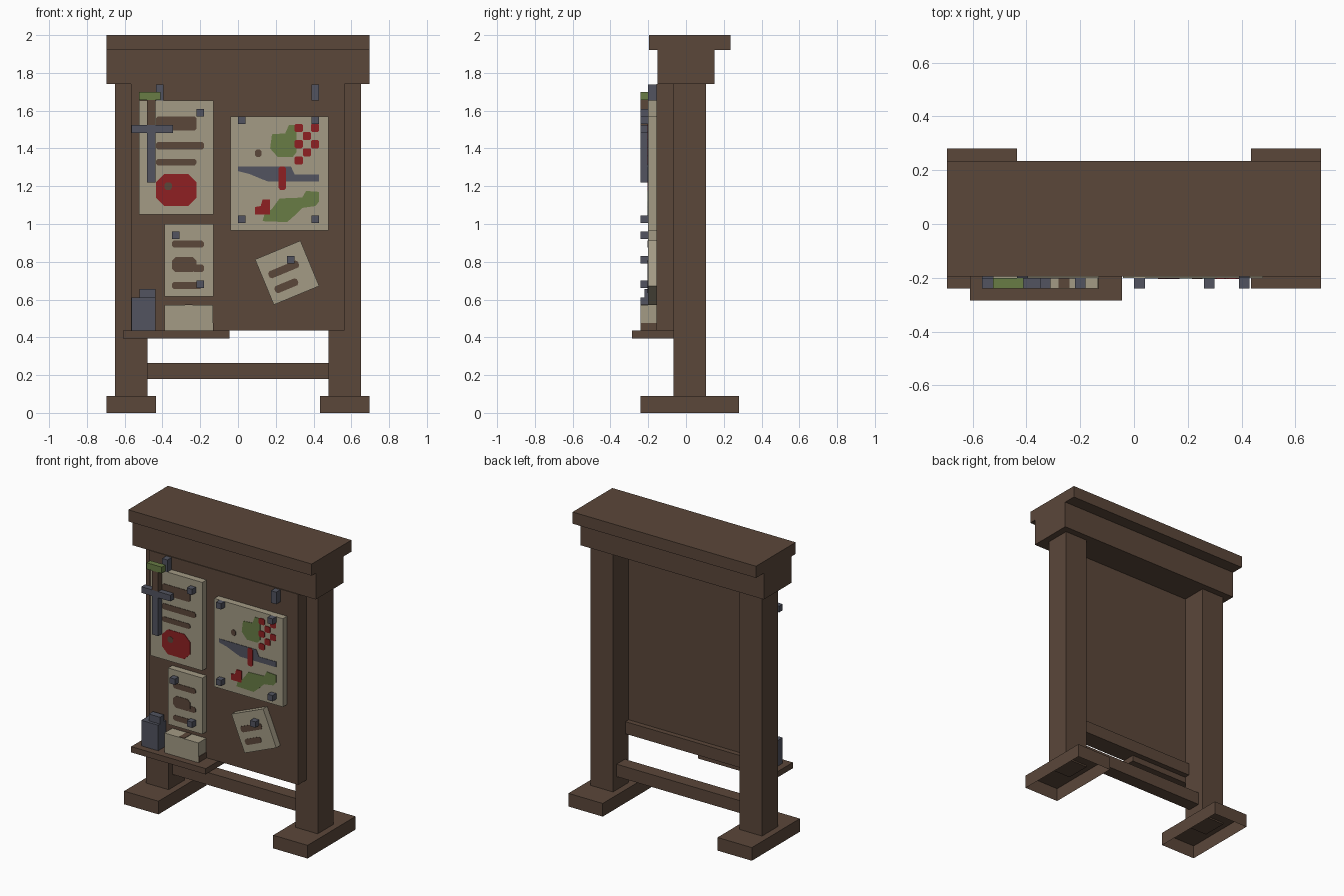
import bpy, bmesh
from math import radians
from mathutils import Matrix, Vector

default = bpy.data.objects.get("Cube")
if default:
    bpy.data.objects.remove(default, do_unlink=True)


def material(name, rgb):
    def linear(c):
        c /= 255
        return c / 12.92 if c < 0.04045 else ((c + 0.055) / 1.055) ** 2.4
    colour = [linear(c) for c in rgb] + [1.0]
    m = bpy.data.materials.new(name)
    m.use_nodes = True
    m.diffuse_color = colour
    m.node_tree.nodes["Principled BSDF"].inputs["Base Color"].default_value = colour
    return m


wood = material("dark wood", (91, 71, 58))
paper = material("parchment", (163, 155, 133))
metal = material("slate metal", (82, 84, 96))
red = material("red paint", (142, 32, 34))
green = material("green paint", (104, 124, 69))


def finish(name, bm, mat):
    bmesh.ops.recalc_face_normals(bm, faces=bm.faces)
    mesh = bpy.data.meshes.new(name)
    bm.to_mesh(mesh)
    bm.free()
    mesh.materials.append(mat)
    ob = bpy.data.objects.new(name, mesh)
    bpy.context.collection.objects.link(ob)
    return ob


def box(name, mat, x, y, z, open_bottom=False):
    """Box from (low, high) ranges along each axis."""
    bm = bmesh.new()
    bmesh.ops.create_cube(bm, size=1)
    for v in bm.verts:
        v.co = [lo + (c + 0.5) * (hi - lo) for c, (lo, hi) in zip(v.co, (x, y, z))]
    ob = finish(name, bm, mat)
    if open_bottom:
        bm = bmesh.new()
        bm.from_mesh(ob.data)
        bmesh.ops.delete(bm, geom=[f for f in bm.faces if f.normal.z < -0.5],
                         context='FACES_ONLY')
        bm.to_mesh(ob.data)
        bm.free()
    return ob


def plate(name, mat, outline, front=-0.203, back=-0.199):
    """Thin painted shape with an x-z outline."""
    bm = bmesh.new()
    face = bm.faces.new([bm.verts.new((x, back, z)) for x, z in outline])
    side = bmesh.ops.extrude_face_region(bm, geom=[face])["geom"]
    bmesh.ops.translate(bm, vec=(0, front - back, 0),
                        verts=[v for v in side if isinstance(v, bmesh.types.BMVert)])
    return finish(name, bm, mat)


def stroke(name, mat, x0, x1, z0, z1, cut=0.01, **depth):
    """Painted bar with clipped corners."""
    return plate(name, mat, [(x0 + cut, z0), (x1 - cut, z0), (x1, z0 + cut), (x1, z1 - cut),
                             (x1 - cut, z1), (x0 + cut, z1), (x0, z1 - cut), (x0, z0 + cut)],
                 **depth)


# Frame: roof, header, posts, feet, panel and rails
box("roof_cap", wood, (-.695, .695), (-.195, .235), (1.92, 2))
box("header_beam", wood, (-.695, .695), (-.15, .15), (1.74, 1.92))
for side, s in (("left", 1), ("right", -1)):
    box(side + "_post", wood, sorted((s * .48, s * .65)), (-.065, .105), (.08, 1.74))
    box(side + "_foot", wood, sorted((s * .435, s * .695)), (-.24, .28), (0, .09), True)
box("notice_panel", wood, (-.567, .565), (-.155, -.065), (.437, 1.742))
box("back_rail", wood, (-.48, .48), (-.066, -.03), (.437, .52))
box("cross_bar", wood, (-.48, .48), (-.025, .065), (.18, .265))
box("shelf", wood, (-.61, -.045), (-.285, -.065), (.395, .435))

# Pinned sheets
SHEET = (-.2, -.154)
box("tall_sheet", paper, (-.525, -.13), SHEET, (1.05, 1.655))
box("map_sheet", paper, (-.04, .48), SHEET, (.965, 1.57))
box("small_sheet", paper, (-.39, -.13), SHEET, (.615, 1))
tilted = [box("tilted_sheet", paper, (.13, .39), SHEET, (.612, .872)),
          stroke("tilted_line_top", wood, .165, .335, .745, .785),
          stroke("tilted_line_bottom", wood, .165, .295, .66, .7)]
centre = Vector((.26, 0, .742))
turn = (Matrix.Translation(centre) @ Matrix.Rotation(radians(-22.5), 4, 'Y')
        @ Matrix.Translation(-centre))
for ob in tilted:
    ob.data.transform(turn)

# Writing and seal on the tall sheet
stroke("tall_heading", wood, -.435, -.22, 1.495, 1.57)
stroke("tall_line_upper", wood, -.435, -.18, 1.395, 1.435)
stroke("tall_line_lower", wood, -.435, -.22, 1.31, 1.345)
stroke("red_seal", red, -.435, -.22, 1.095, 1.265, .045)
stroke("seal_dot", wood, -.39, -.35, 1.18, 1.22, front=-.205)

# Writing on the small sheet
stroke("small_line_top", wood, -.35, -.18, .875, .912)
stroke("small_block", wood, -.35, -.22, .745, .825, .02)
stroke("small_block_tail", wood, -.24, -.18, .745, .785, front=-.2025)
stroke("small_line_bottom", wood, -.35, -.19, .655, .692)

# Painted map
plate("map_forest", green, [(.17, 1.4), (.21, 1.355), (.29, 1.355), (.31, 1.38), (.31, 1.525),
                            (.27, 1.525), (.25, 1.48), (.18, 1.475)])
plate("map_river", metal, [(0, 1.28), (.06, 1.265), (.12, 1.24), (.16, 1.225), (.43, 1.225),
                           (.43, 1.262), (.3, 1.262), (.28, 1.305), (0, 1.305)])
stroke("map_bridge", red, .215, .255, 1.18, 1.305, front=-.205)
stroke("map_dot", wood, .09, .125, 1.355, 1.395)
plate("map_meadow", green, [(.13, 1.015), (.26, 1.01), (.3, 1.045), (.34, 1.085), (.41, 1.095),
                            (.43, 1.12), (.43, 1.17), (.36, 1.175), (.34, 1.14), (.22, 1.135),
                            (.18, 1.08), (.14, 1.05)])
plate("map_camp", red, [(.09, 1.05), (.17, 1.05), (.17, 1.13), (.13, 1.13), (.12, 1.095),
                        (.09, 1.09)], front=-.205)
CELL = .043
for row in range(5):
    for col in range(3):
        if (row + col) % 2 == 0 and (row < 4 or col == 0):
            x, z = .3 + col * CELL, 1.53 - row * CELL
            stroke("map_check", red, x, x + CELL, z - CELL, z, .006, front=-.204)

# Pins and hooks
for x, z in ((-.2, 1.59), (.02, 1.55), (.41, 1.55), (.02, 1.025), (.41, 1.025),
             (-.33, .94), (-.2, .68), (.28, .81)):
    box("pin", metal, (x - .02, x + .02), (-.24, -.2), (z - .02, z + .02))
for x in (-.415, .41):
    box("hook", metal, (x - .02, x + .02), (-.2, -.154), (1.655, 1.738))

# Hanging sword
SWORD = (-.24, -.2)
box("sword_pommel", green, (-.525, -.41), SWORD, (1.657, 1.7))
box("sword_grip", wood, (-.482, -.437), SWORD, (1.525, 1.657))
box("sword_guard", metal, (-.565, -.345), SWORD, (1.483, 1.525))
box("sword_blade", metal, (-.482, -.437), SWORD, (1.22, 1.483))

# Shelf goods: flask and parcel
box("flask", metal, (-.565, -.437), (-.24, -.154), (.435, .61))
box("flask_stopper", metal, (-.522, -.437), (-.22, -.175), (.61, .657))
box("parcel", paper, (-.39, -.133), (-.24, -.154), (.435, .57))
box("parcel_strap", wood, (-.28, -.24), (-.238, -.156), (.569, .573))
box("parcel_side_band", wood, (-.134, -.13), (-.239, -.155), (.436, .475))
